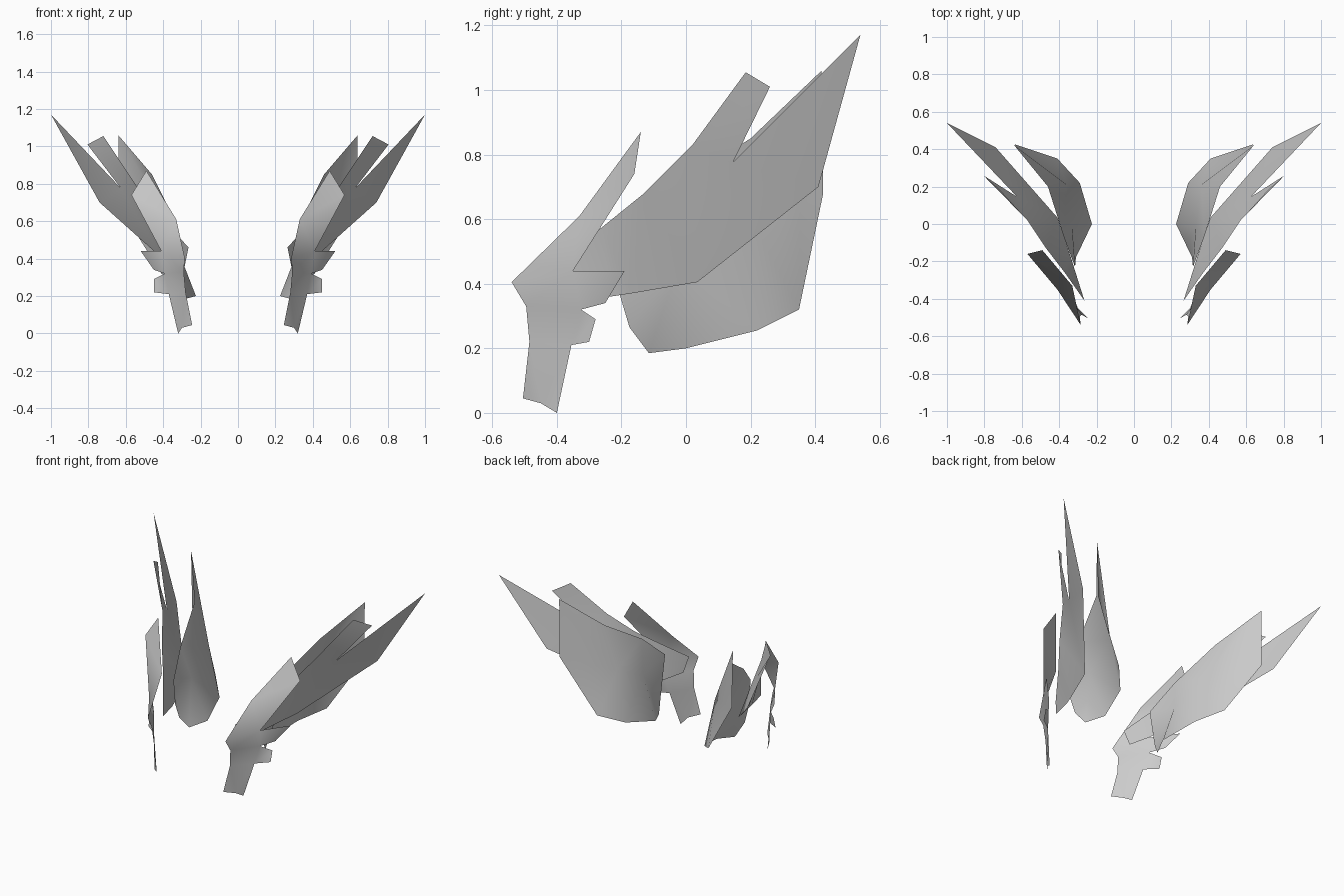
import bpy
import bmesh
from math import radians
from mathutils import Vector

cube = bpy.data.objects.get("Cube")
if cube:
    bpy.data.objects.remove(cube, do_unlink=True)


def make_material(name, colour):
    mat = bpy.data.materials.new(name)
    mat.use_nodes = True
    mat.diffuse_color = colour
    mat.node_tree.nodes["Principled BSDF"].inputs["Base Color"].default_value = colour
    return mat


grey = make_material("plain grey", (0.6, 0.6, 0.6, 1))


def make_sheet(name, points, panels):
    """Thin open sheet on the left side, mirrored to the right.
    points: letter -> position, panels: words whose letters are face corners."""
    bm = bmesh.new()
    verts = {key: bm.verts.new(co) for key, co in points.items()}
    for panel in panels.split():
        bm.faces.new([verts[key] for key in panel])
    bmesh.ops.recalc_face_normals(bm, faces=bm.faces)
    # Make the sheet face away from the middle
    facing = sum((f.normal * f.calc_area() for f in bm.faces), Vector())
    if facing.x < 0:
        bmesh.ops.reverse_faces(bm, faces=bm.faces)
    mesh = bpy.data.meshes.new(name)
    bm.to_mesh(mesh)
    bm.free()
    mesh.materials.append(grey)
    obj = bpy.data.objects.new(name, mesh)
    bpy.context.collection.objects.link(obj)
    bpy.ops.object.select_all(action="DESELECT")
    obj.select_set(True)
    bpy.context.view_layer.objects.active = obj
    bpy.ops.object.shade_smooth_by_angle(angle=radians(60))
    mirror = obj.modifiers.new("mirror", "MIRROR")
    mirror.use_axis[0] = True
    mirror.use_mirror_merge = False
    return obj


# Front blade: stem, small square tab, pointed fin and upper prong
make_sheet("front_blade", {
    # leading edge, from the stem foot to the tip
    "a": (.245, -.505, .045), "b": (.28, -.485, .22), "c": (.29, -.495, .33),
    "d": (.285, -.54, .405), "e": (.33, -.33, .61), "f": (.49, -.14, .87),
    # middle of the foot
    "g": (.3, -.45, .03),
    # trailing edge
    "p": (.32, -.4, 0), "q": (.37, -.355, .21), "r": (.39, -.325, .32),
    "s": (.41, -.35, .44), "t": (.57, -.16, .74),
    # tab and fin
    "u": (.45, -.3, .22), "v": (.45, -.28, .29),
    "w": (.45, -.25, .34), "x": (.52, -.19, .44),
}, "agb gpqb bqrc crsd dse estf quvr rwxs")

# Middle blade: long spike with a short feather above the notch
make_sheet("middle_blade", {
    # upper edge, ending in the notch and the spike tip
    "a": (.265, -.41, .46), "b": (.37, -.26, .575), "c": (.47, -.13, .68),
    "d": (.57, .02, .83), "n": (.625, .145, .775), "z": (1, .54, 1.17),
    # lower edge
    "p": (.285, -.38, .36), "q": (.32, -.235, .36), "r": (.34, -.17, .37),
    "s": (.41, .035, .405), "t": (.74, .41, .7),
    # feather tip
    "x": (.805, .26, 1.01), "y": (.72, .185, 1.055),
}, "apqb bqrc crsd dstn ntz dnxy")

# Rear blade: broad cupped sheet on the inside
make_sheet("rear_blade", {
    # upper edge
    "a": (.315, -.23, .53), "b": (.375, -.07, .68),
    "c": (.46, .2, .85), "d": (.64, .42, 1.06),
    # lower edge
    "p": (.32, -.205, .365), "q": (.31, -.175, .265), "r": (.28, -.115, .185),
    "s": (.225, 0, .2), "t": (.29, .22, .255), "u": (.41, .35, .32),
    "v": (.635, .425, .68),
    # cupped middle
    "m": (.33, -.02, .47), "n": (.36, .21, .58),
}, "apqm mqrs amb bmnc mstn ntu nuv nvd cnd")
